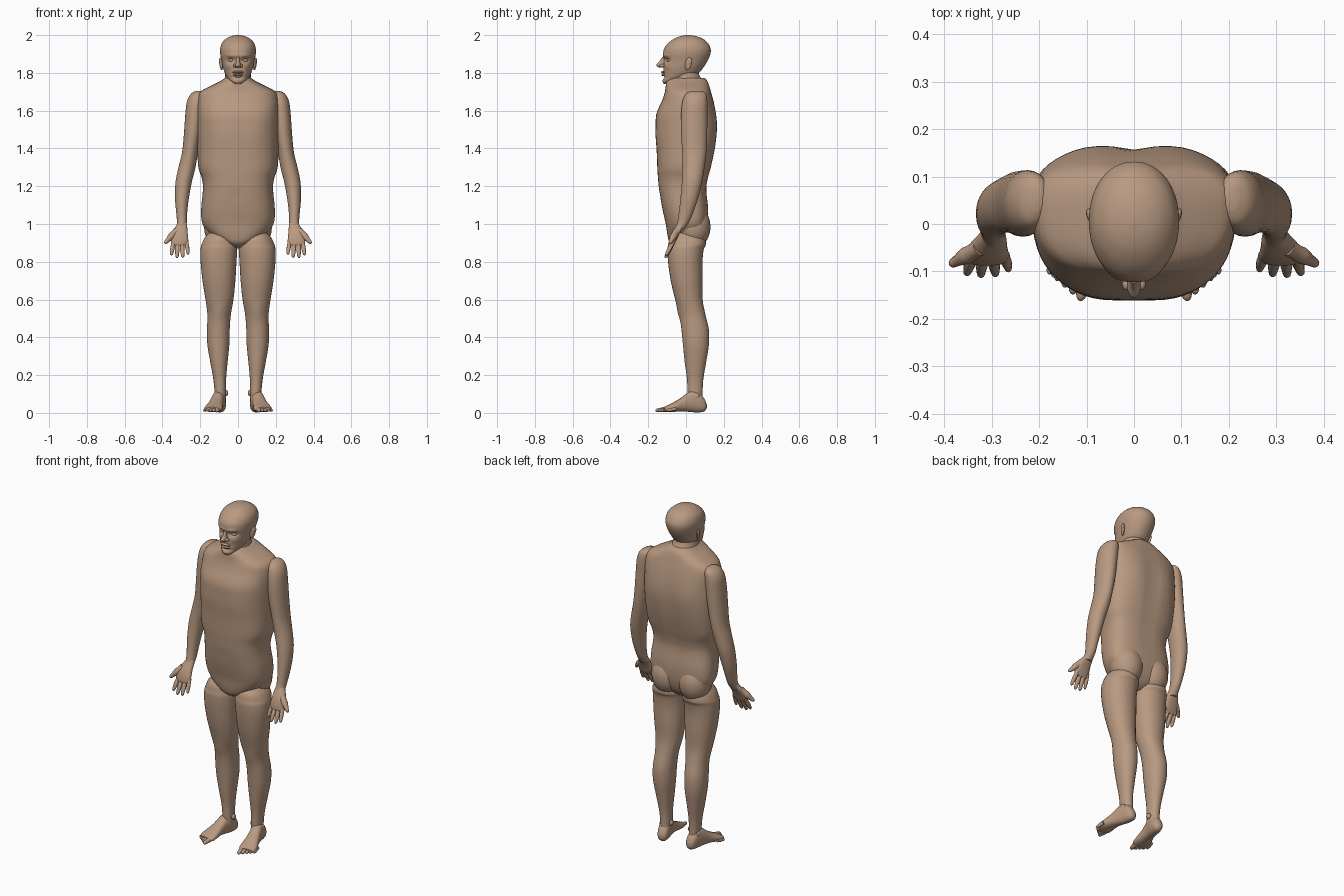
import bpy, bmesh, math
from mathutils import Vector, Matrix

skin = bpy.data.materials.new("skin")
skin.diffuse_color = (0.48, 0.32, 0.22, 1)


def finish(name, bm, mirror=False, angle=50):
    bmesh.ops.recalc_face_normals(bm, faces=bm.faces)
    me = bpy.data.meshes.new(name)
    bm.to_mesh(me)
    bm.free()
    me.materials.append(skin)
    ob = bpy.data.objects.new(name, me)
    bpy.context.collection.objects.link(ob)
    if mirror:
        ob.modifiers.new("mirror", 'MIRROR')
    bpy.ops.object.select_all(action='DESELECT')
    ob.select_set(True)
    bpy.context.view_layer.objects.active = ob
    bpy.ops.object.shade_smooth_by_angle(angle=math.radians(angle))
    return ob


def smooth_rows(rows, steps):
    """Catmull-Rom interpolation of section parameters."""
    out = []
    for i in range(len(rows) - 1):
        p = [rows[max(0, min(len(rows) - 1, i + k))] for k in (-1, 0, 1, 2)]
        for s in range(steps):
            t = s / steps
            out.append([0.5 * (2*b + (c-a)*t + (2*a-5*b+4*c-d)*t*t + (3*b-a-3*c+d)*t**3)
                        for a, b, c, d in zip(*p)])
    return out + [list(rows[-1])]


def loft(bm, rows, n=32, power=2.0, taper=0.0, steps=4, matrix=None):
    """Rows are (z, x centre, half width, y front, y back)."""
    rings = []
    for z, cx, rx, yf, yb in smooth_rows(rows, steps):
        ring = []
        for k in range(n):
            a = 2 * math.pi * k / n
            c, s = math.cos(a), math.sin(a)
            u = math.copysign(abs(c) ** (2 / power), c)
            v = math.copysign(abs(s) ** (2 / power), s)
            co = Vector((cx + rx * u * (1 + taper * v), (yf + yb) / 2 + (yb - yf) / 2 * v, z))
            ring.append(bm.verts.new(matrix @ co if matrix else co))
        rings.append(ring)
    for r, q in zip(rings, rings[1:]):
        for k in range(n):
            bm.faces.new((r[k], r[(k+1) % n], q[(k+1) % n], q[k]))
    for ring in (rings[0], rings[-1]):
        mid = bm.verts.new(sum((v.co for v in ring), Vector()) / n)
        for k in range(n):
            bm.faces.new((ring[k], ring[(k+1) % n], mid))


def ball(bm, centre, radii, tilt=(0, 0, 0)):
    m = Matrix.Translation(centre)
    for ang, ax in zip(tilt, 'XYZ'):
        m = m @ Matrix.Rotation(ang, 4, ax)
    bmesh.ops.create_uvsphere(bm, u_segments=20, v_segments=12, radius=1,
                              matrix=m @ Matrix.Diagonal((*radii, 1)))


def digit(bm, a, b, r0, r1):
    """Rounded finger or toe from a to b."""
    a, b = Vector(a), Vector(b)
    d = b - a
    L = d.length
    m = Matrix.Translation(a) @ d.to_track_quat('Z', 'Y').to_matrix().to_4x4()
    rad = [(0, r0), (0.3, r0*.95), (0.5, r0), (0.75, r1), (0.92, r1*.8), (1, r1*.25)]
    loft(bm, [(t*L, 0, r, -r, r) for t, r in rad], n=10, steps=2, matrix=m)


def bump(bm, centre, radii, push):
    """Soft push of nearby vertices, used for shallow anatomy."""
    for v in bm.verts:
        q = sum(((v.co[i] - centre[i]) / radii[i]) ** 2 for i in range(3))
        if q < 9:
            v.co += Vector(push) * math.exp(-q)


# Torso, from the crotch up to the base of the neck
bm = bmesh.new()
loft(bm, [(0.875, 0, .02, -.05, .04), (0.90, 0, .075, -.085, .075), (0.94, 0, .14, -.098, .10),
          (1.00, 0, .185, -.107, .115), (1.08, 0, .192, -.125, .118), (1.18, 0, .183, -.142, .108),
          (1.24, 0, .188, -.148, .116), (1.30, 0, .207, -.152, .132), (1.40, 0, .212, -.155, .153),
          (1.50, 0, .215, -.158, .162), (1.58, 0, .215, -.157, .158), (1.65, 0, .214, -.128, .146),
          (1.695, 0, .202, -.113, .134), (1.725, 0, .155, -.108, .126), (1.755, 0, .095, -.103, .115),
          (1.772, 0, .07, -.085, .10)], n=56, power=2.7, taper=0.1)
for s in (-1, 1):
    bump(bm, (s*.09, -.16, 1.47), (.08, .08, .07), (0, -.006, 0))
    bump(bm, (s*.10, .16, 1.52), (.06, .08, .10), (0, .006, 0))
bump(bm, (0, .15, 1.4), (.025, .08, .25), (0, -.008, 0))
bump(bm, (0, -.14, 1.15), (.012, .05, .012), (0, .006, 0))
finish("torso", bm)

# Buttocks
bm = bmesh.new()
ball(bm, (.088, .04, .985), (.092, .09, .115))
finish("buttock", bm, True)

# Neck
bm = bmesh.new()
loft(bm, [(1.68, 0, .085, -.09, .11), (1.74, 0, .075, -.085, .10), (1.79, 0, .068, -.07, .07),
          (1.85, 0, .06, -.05, .06)])
finish("neck", bm)

# Head with brow, eye sockets and cheeks pressed into the surface
bm = bmesh.new()
loft(bm, [(1.742, 0, .015, -.118, -.088), (1.755, 0, .036, -.120, -.06), (1.775, 0, .056, -.120, .02),
          (1.80, 0, .070, -.119, .068), (1.83, 0, .080, -.119, .093), (1.865, 0, .087, -.119, .115),
          (1.90, 0, .094, -.121, .129), (1.93, 0, .094, -.115, .130), (1.96, 0, .084, -.092, .114),
          (1.983, 0, .061, -.06, .085), (1.995, 0, .034, -.028, .052), (2.0, 0, .008, 0, .022)],
     n=64, power=2.1, steps=6)
for s in (-1, 1):
    bump(bm, (s*.037, -.11, 1.868), (.021, .04, .012), (0, .018, 0))
    bump(bm, (s*.037, -.11, 1.892), (.026, .04, .009), (0, -.005, 0))
    bump(bm, (s*.05, -.10, 1.835), (.018, .04, .015), (0, -.004, 0))
bump(bm, (0, -.12, 1.776), (.03, .04, .006), (0, .008, 0))
bump(bm, (0, -.12, 1.757), (.02, .04, .009), (0, -.005, 0))
finish("head", bm)

# Eyelids
bm = bmesh.new()
ball(bm, (.037, -.088, 1.866), (.017, .014, .009))
finish("eyelid", bm, True)

# Nose: bridge, tip and nostril wings
bm = bmesh.new()
loft(bm, [(1.828, 0, .011, -.142, -.10), (1.836, 0, .015, -.154, -.10), (1.846, 0, .014, -.155, -.10),
          (1.862, 0, .010, -.140, -.10), (1.885, 0, .009, -.125, -.10)], n=16)
for s in (-1, 1):
    ball(bm, (s*.015, -.126, 1.838), (.010, .014, .009))
finish("nose", bm)

# Lips
bm = bmesh.new()
ball(bm, (0, -.118, 1.804), (.029, .014, .007))
ball(bm, (0, -.117, 1.790), (.026, .014, .007))
finish("lips", bm)

# Ears
bm = bmesh.new()
ball(bm, (.089, .012, 1.848), (.008, .018, .034), (-.2, .1, -.3))
ball(bm, (.093, .018, 1.862), (.007, .015, .018), (0, 0, -.3))
finish("ear", bm, True)

# Arms, from shoulder to wrist
bm = bmesh.new()
loft(bm, [(1.705, .205, .015, .03, .08), (1.69, .213, .035, .0, .105), (1.65, .222, .048, -.018, .113),
          (1.58, .230, .049, -.026, .113), (1.48, .240, .046, -.026, .112), (1.38, .254, .042, -.02, .108),
          (1.30, .270, .045, -.018, .098), (1.22, .288, .043, -.022, .085), (1.13, .297, .036, -.03, .062),
          (1.06, .298, .029, -.038, .038), (1.01, .297, .026, -.046, .016), (.97, .299, .024, -.06, -.012)],
     n=28)
finish("arm", bm, True)

# Hands: palm, four fingers and an outward thumb
bm = bmesh.new()
loft(bm, [(1.01, .296, .022, -.042, .002), (.985, .300, .031, -.056, -.012), (.955, .308, .041, -.074, -.03),
          (.925, .310, .046, -.084, -.046), (.898, .310, .043, -.088, -.058), (.885, .310, .036, -.086, -.066)],
     n=24, power=2.4)
digit(bm, (.274, -.064, .915), (.264, -.098, .838), .0115, .009)
digit(bm, (.297, -.068, .905), (.292, -.108, .822), .0125, .010)
digit(bm, (.320, -.068, .905), (.323, -.110, .820), .0125, .010)
digit(bm, (.341, -.066, .910), (.353, -.106, .834), .0120, .010)
digit(bm, (.325, -.050, .965), (.388, -.086, .897), .0180, .012)
finish("hand", bm, True)

# Legs, from hip to ankle
bm = bmesh.new()
loft(bm, [(.955, .098, .055, -.06, .08), (.925, .098, .080, -.086, .10), (.89, .099, .094, -.094, .105),
          (.865, .101, .097, -.098, .094), (.80, .103, .095, -.095, .087), (.70, .101, .087, -.081, .088),
          (.60, .098, .074, -.057, .088), (.52, .100, .062, -.034, .103), (.44, .104, .060, -.024, .121),
          (.36, .104, .058, -.016, .121), (.27, .101, .046, -.007, .107), (.18, .097, .034, .005, .092),
          (.11, .094, .030, .008, .088), (.06, .093, .028, .01, .09)], n=36, power=2.1)
bump(bm, (.10, -.04, .53), (.035, .05, .04), (0, -.007, 0))
finish("leg", bm, True)

# Feet: lofted from heel to ball, then five toes
bm = bmesh.new()
turn = Matrix.Translation((.088, .108, 0)) @ Matrix.Rotation(.19, 4, 'Z') @ Matrix.Rotation(math.pi/2, 4, 'X')
loft(bm, [(0, 0, .012, .022, .05), (.012, 0, .026, .008, .075), (.035, 0, .032, .003, .105),
          (.065, 0, .034, .003, .122), (.10, .002, .034, .006, .108), (.14, .003, .038, .008, .078),
          (.18, .004, .046, .005, .055), (.21, .004, .048, .004, .040), (.232, .004, .038, .007, .030)],
     n=28, power=2.3, matrix=turn)
for k in range(5):
    x, r = .103 + .0165 * k, .0135 - .0012 * k
    digit(bm, (x, -.085 + .008 * k, .021), (x + .010, -.162 + .014 * k, .012), r, r * .85)
ball(bm, (.062, .048, .105), (.010, .016, .016))
ball(bm, (.122, .055, .09), (.010, .016, .016))
finish("foot", bm, True)
